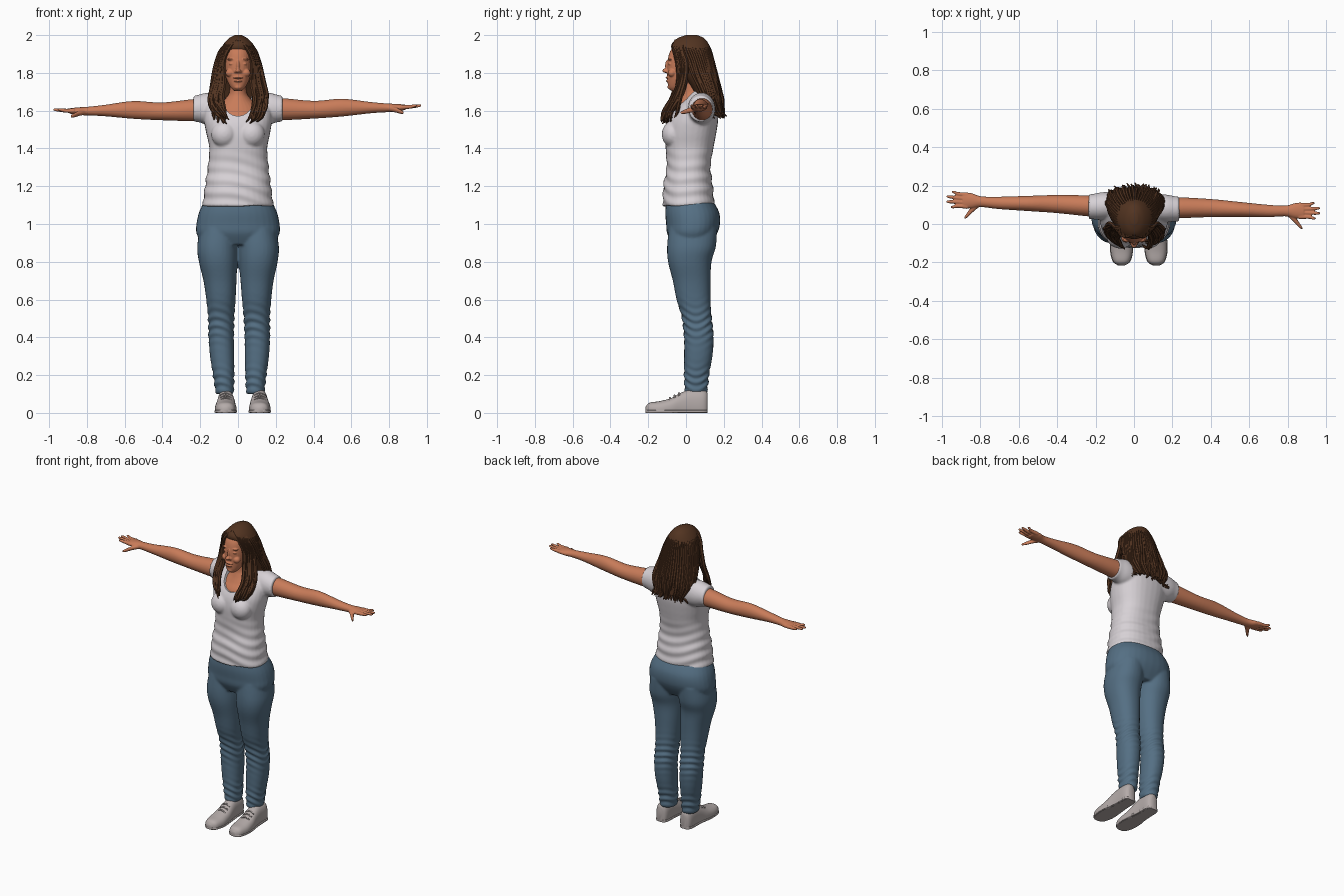
import bpy, bmesh, math, random
from mathutils import Matrix

random.seed(4)
start_cube = bpy.data.objects.get("Cube")
if start_cube:
    bpy.data.objects.remove(start_cube)


def material(name, colour):
    mat = bpy.data.materials.new(name)
    mat.use_nodes = True
    mat.diffuse_color = (*colour, 1)
    shader = mat.node_tree.nodes["Principled BSDF"]
    shader.inputs["Base Color"].default_value = (*colour, 1)
    shader.inputs["Roughness"].default_value = 0.8
    return mat


SKIN = material("warm skin", (0.58, 0.2, 0.1))
HAIR = material("brown hair", (0.085, 0.034, 0.015))
SHIRT = material("white cotton", (0.68, 0.64, 0.67))
DENIM = material("blue denim", (0.09, 0.16, 0.23))
SHOE = material("pale grey canvas", (0.46, 0.41, 0.4))


def spline(rows, steps=5):
    """Smoothly interpolate between rows of numbers."""
    out = []
    for i in range(len(rows) - 1):
        a, b, c = rows[max(i - 1, 0)], rows[i], rows[i + 1]
        d = rows[min(i + 2, len(rows) - 1)]
        for s in range(steps):
            t = s / steps
            out.append([q + t / 2 * (r - p + t * (2 * p - 5 * q + 4 * r - e + t * (3 * (q - r) + e - p)))
                        for p, q, r, e in zip(a, b, c, d)])
    out.append(list(rows[-1]))
    return out


def same(x, y, z):
    return x, y, z


def loft(bm, rings, axis="z", power=2.0, warp=same, sides=32):
    """Skin rounded rings, each (position, low u, high u, low v, high v)."""
    loops = []
    for w, u0, u1, v0, v1 in spline(rings):
        loop = []
        for k in range(sides):
            a = math.tau * k / sides
            c, s = math.cos(a), math.sin(a)
            u = (u0 + u1) / 2 + (u1 - u0) / 2 * math.copysign(abs(c) ** (2 / power), c)
            v = (v0 + v1) / 2 + (v1 - v0) / 2 * math.copysign(abs(s) ** (2 / power), s)
            co = {"z": (u, v, w), "x": (w, u, v), "y": (u, w, v)}[axis]
            loop.append(bm.verts.new(warp(*co)))
        loops.append(loop)
    for a, b in zip(loops, loops[1:]):
        for k in range(sides):
            n = (k + 1) % sides
            bm.faces.new((a[k], a[n], b[n], b[k]))
    bm.faces.new(loops[0])
    bm.faces.new(loops[-1])


def ball(bm, place, size):
    scale = Matrix.Diagonal((*size, 1))
    bmesh.ops.create_uvsphere(bm, u_segments=24, v_segments=16, radius=1,
                              matrix=Matrix.Translation(place) @ scale)


def finish(name, bm, mat, voxel=0, smooth=4, cutter=None, ripple=None):
    """Fuse the overlapping volumes, cut, wrinkle and shade the part."""
    bmesh.ops.recalc_face_normals(bm, faces=bm.faces)
    me = bpy.data.meshes.new(name)
    bm.to_mesh(me)
    bm.free()
    obj = bpy.data.objects.new(name, me)
    bpy.context.collection.objects.link(obj)
    if voxel:
        mod = obj.modifiers.new("fuse", "REMESH")
        mod.mode = "VOXEL"
        mod.voxel_size = voxel
        mod = obj.modifiers.new("relax", "SMOOTH")
        mod.factor, mod.iterations = 0.5, smooth
    if cutter:
        mod = obj.modifiers.new("cut", "BOOLEAN")
        mod.operation, mod.object = "DIFFERENCE", cutter
    graph = bpy.context.evaluated_depsgraph_get()
    me = bpy.data.meshes.new_from_object(obj.evaluated_get(graph))
    obj.modifiers.clear()
    obj.data = me
    if ripple:
        moves = [v.normal * ripple(*v.co) for v in me.vertices]
        for v, move in zip(me.vertices, moves):
            v.co += move
    me.materials.clear()
    me.materials.append(mat)
    me.shade_smooth()
    me.set_sharp_from_angle(angle=math.radians(50))
    return obj


# Jeans: hips and two legs fused together
bm = bmesh.new()
loft(bm, [(.89, -.19, .19, -.07, .13), (.95, -.22, .22, -.1, .165), (1, -.22, .22, -.105, .18),
          (1.06, -.207, .207, -.11, .176), (1.12, -.18, .18, -.105, .145)], power=2.3)
LEG = [(.98, .004, .2, -.09, .165), (.88, .002, .216, -.1, .158), (.8, .004, .207, -.095, .135),
       (.7, .008, .183, -.07, .13), (.6, .013, .168, -.05, .13), (.5, .02, .158, -.02, .135),
       (.4, .022, .156, -.01, .146), (.3, .02, .148, -.01, .14), (.2, .02, .132, -.01, .122),
       (.1, .022, .118, -.006, .112)]
loft(bm, LEG, power=2.2, warp=lambda x, y, z: (-x, y, z))
loft(bm, LEG, power=2.2, warp=lambda x, y, z: (x + .024 * max(0, 1 - z / .9), y, z))


def denim_folds(x, y, z):
    knee = math.exp(-((z - .47) / .08) ** 2) + math.exp(-((z - .17) / .06) ** 2)
    return .004 * knee * math.sin(z * 150 + x * 40 + 3 * math.sin(y * 30))


finish("jeans", bm, DENIM, .007, 5, ripple=denim_folds)

# Shirt: torso, bust and short sleeves with a scooped neckline
bm = bmesh.new()
loft(bm, [(1.095, -.188, .188, -.123, .15), (1.2, -.175, .175, -.12, .142), (1.3, -.16, .162, -.103, .13),
          (1.4, -.152, .155, -.108, .145), (1.48, -.168, .17, -.11, .16), (1.55, -.18, .18, -.095, .17),
          (1.62, -.175, .175, -.05, .168), (1.67, -.14, .14, 0, .15), (1.71, -.07, .07, .02, .13)], power=2.3)
for side in (-1, 1):
    ball(bm, (side * .072, -.068, 1.475), (.07, .06, .07))
    loft(bm, [(.08, .02, .16, 1.52, 1.69), (.16, .015, .16, 1.525, 1.695),
              (.205, .018, .152, 1.538, 1.685), (.236, .02, .148, 1.542, 1.678)], "x",
         warp=lambda x, y, z: (side * x, y - side * .006, z))
cut = bmesh.new()
ball(cut, (0, -.05, 1.68), (.088, .2, .11))
neck_cutter = finish("neckline_cutter", cut, SHIRT)


def cotton_folds(x, y, z):
    fade = max(0, min(1, (1.42 - z) * 6))
    return .003 * fade * math.sin(z * 95 + x * 8 + 2 * math.sin(x * 12 + y * 9))


finish("shirt", bm, SHIRT, .007, 4, neck_cutter, cotton_folds)
bpy.data.objects.remove(neck_cutter)

# Head with neck and upper chest
bm = bmesh.new()
loft(bm, [(1.705, -.022, .022, -.08, -.03), (1.725, -.04, .04, -.094, .0), (1.765, -.06, .06, -.098, .05),
          (1.81, -.069, .069, -.1, .08), (1.86, -.073, .073, -.098, .1), (1.91, -.069, .069, -.086, .1),
          (1.945, -.055, .055, -.06, .09), (1.975, -.02, .02, -.02, .06)], power=2.2)
loft(bm, [(1.48, -.13, .13, -.085, .12), (1.57, -.13, .13, -.075, .13), (1.62, -.11, .11, -.045, .13),
          (1.66, -.07, .07, -.025, .12), (1.7, -.045, .045, -.015, .1), (1.79, -.043, .043, -.02, .09)])
ball(bm, (0, -.107, 1.812), (.015, .018, .012))
ball(bm, (0, -.098, 1.838), (.009, .013, .03))
ball(bm, (0, -.098, 1.775), (.027, .011, .005))
ball(bm, (0, -.096, 1.757), (.022, .011, .006))
ball(bm, (0, -.082, 1.725), (.022, .016, .014))
for side in (-1, 1):
    ball(bm, (side * .042, -.074, 1.8), (.024, .022, .022))
    ball(bm, (side * .032, -.084, 1.848), (.016, .011, .007))
    ball(bm, (side * .034, -.083, 1.872), (.024, .012, .006))
    ball(bm, (side * .013, -.1, 1.807), (.008, .01, .008))
finish("head_and_neck", bm, SKIN, .0035, 2)

# Arms with fingers; the right arm reaches a little further back and lower
ARM = [(.13, .035, .14, 1.55, 1.66), (.22, .03, .14, 1.549, 1.667), (.4, .036, .13, 1.558, 1.652),
       (.55, .036, .115, 1.569, 1.663), (.7, .036, .1, 1.586, 1.646), (.79, .04, .096, 1.592, 1.638),
       (.84, .03, .109, 1.596, 1.636), (.885, .028, .109, 1.604, 1.632)]
FINGERS = [(.945, .037, .03), (.968, .058, .056), (.966, .079, .082), (.94, .1, .108)]


def right_arm(x, y, z):
    return -x * 1.008, y + .07 * (x - .1), z - .022 * x


for name, place in (("left_arm", same), ("right_arm", right_arm)):
    bm = bmesh.new()
    loft(bm, ARM, "x", warp=place)
    for tip, root_y, tip_y in FINGERS:
        loft(bm, [(.86, root_y - .012, root_y + .012, 1.605, 1.63), (.91, root_y - .01, root_y + .01, 1.61, 1.631),
                  (tip - .01, tip_y - .008, tip_y + .008, 1.618, 1.634),
                  (tip + .003, tip_y - .004, tip_y + .004, 1.623, 1.631)], "x", warp=place, sides=16)
    loft(bm, [(.8, .04, .07, 1.597, 1.625), (.835, .008, .045, 1.59, 1.618), (.86, -.018, .01, 1.583, 1.606),
              (.877, -.03, -.017, 1.582, 1.597)], "x", warp=place, sides=16)
    finish(name, bm, SKIN, .004, 3)

# Shoes: rounded uppers on flat soles, with crossed laces
UPPER = [(-.215, .05, .082, -.01, .03), (-.195, .022, .108, -.02, .053), (-.14, .008, .122, -.03, .062),
         (-.08, .01, .12, -.03, .078), (-.03, .015, .112, -.03, .105), (.02, .02, .108, -.03, .122),
         (.08, .022, .106, -.03, .122), (.105, .03, .098, -.03, .115), (.115, .045, .085, -.02, .1)]
for name, side, shift in (("left_shoe", 1, .05), ("right_shoe", -1, 0)):
    def place(x, y, z):
        return side * (x + shift), y, max(z, 0)

    bm = bmesh.new()
    loft(bm, UPPER, "y", 2.4, place)
    finish(name, bm, SHOE)
    bm = bmesh.new()
    loft(bm, [(y, a - .003, b + .003, 0, .016) for y, a, b, c, d in UPPER], "y", 5, place)
    finish(name + "_sole", bm, SHOE)
    bm = bmesh.new()
    for step in range(3):
        y = -.085 + step * .024
        z = .078 + step * .012
        loft(bm, [(.035, y - .005, y + .005, z - .014, z - .006), (.065, y - .005, y + .005, z - .002, z + .007),
                  (.095, y - .005, y + .005, z - .014, z - .006)], "x", warp=place, sides=10)
    finish(name + "_laces", bm, SHOE)

# Hair: a solid mass behind the face
MASS = [(2, -.018, .02, .0, .06), (1.98, -.052, .054, -.05, .1), (1.94, -.084, .088, -.079, .126),
        (1.88, -.106, .112, -.052, .142), (1.8, -.124, .13, -.02, .16), (1.72, -.138, .146, .03, .18),
        (1.66, -.138, .148, .06, .19), (1.6, -.11, .125, .1, .192)]
bm = bmesh.new()
loft(bm, MASS, sides=48)
finish("hair_mass", bm, HAIR)

# Locks: tapered wavy strands laid over the mass and around the face
curve = bpy.data.curves.new("hair_locks", "CURVE")
curve.dimensions = "3D"
curve.bevel_depth = 1
curve.bevel_resolution = 1
curve.use_fill_caps = True


def lock(points, thickness, wave):
    path = spline(points, 4)
    strand = curve.splines.new("POLY")
    strand.points.add(len(path) - 1)
    phase = random.uniform(0, 6)
    for i, (point, (x, y, z)) in enumerate(zip(strand.points, path)):
        t = i / (len(path) - 1)
        sway = wave * t * t
        point.co = (x + sway * math.sin(9 * t + phase), y + sway * math.cos(11 * t + phase), z, 1)
        point.radius = thickness * (.4 + .6 * math.sin(math.pi * min(1, t * 1.3 + .1) / 2)) * (1 - .8 * t ** 6)


# Back and side locks follow the rings of the mass
for i in range(34):
    angle = math.radians(-112 + 224 * i / 33)
    points = []
    for z, x0, x1, y0, y1 in MASS[1:]:
        points.append(((x0 + x1) / 2 + (x1 - x0) / 2 * math.sin(angle),
                       (y0 + y1) / 2 + (y1 - y0) / 2 * math.cos(angle), z - .012))
    x, y, z = points[-1]
    points.append((x * 1.15, y + .012, z - random.uniform(.0, .03)))
    lock(points, .011, .012)

# Front locks sweep from the parting, past the cheeks and onto the chest
INNER = [(.004, -.055, 1.972), (.046, -.066, 1.93), (.077, -.045, 1.85), (.077, -.045, 1.75),
         (.085, -.075, 1.66), (.06, -.112, 1.59), (.05, -.122, 1.545)]
OUTER = [(.01, .01, 1.985), (.085, -.02, 1.93), (.115, .0, 1.85), (.132, -.005, 1.75),
         (.148, -.025, 1.67), (.14, -.06, 1.6), (.115, -.085, 1.56)]
for side in (-1, 1):
    for i in range(11):
        f = i / 10
        drop = random.uniform(-.02, .015)
        points = [(side * (a + f * (d - a)), b + f * (e - b), c + f * (g - c) + drop * (k > 4))
                  for k, ((a, b, c), (d, e, g)) in enumerate(zip(INNER, OUTER))]
        lock(points, .013, .018)

source = bpy.data.objects.new("lock_curves", curve)
bpy.context.collection.objects.link(source)
graph = bpy.context.evaluated_depsgraph_get()
bm = bmesh.new()
bm.from_mesh(source.evaluated_get(graph).to_mesh())
bpy.data.objects.remove(source)
finish("hair_locks", bm, HAIR)
